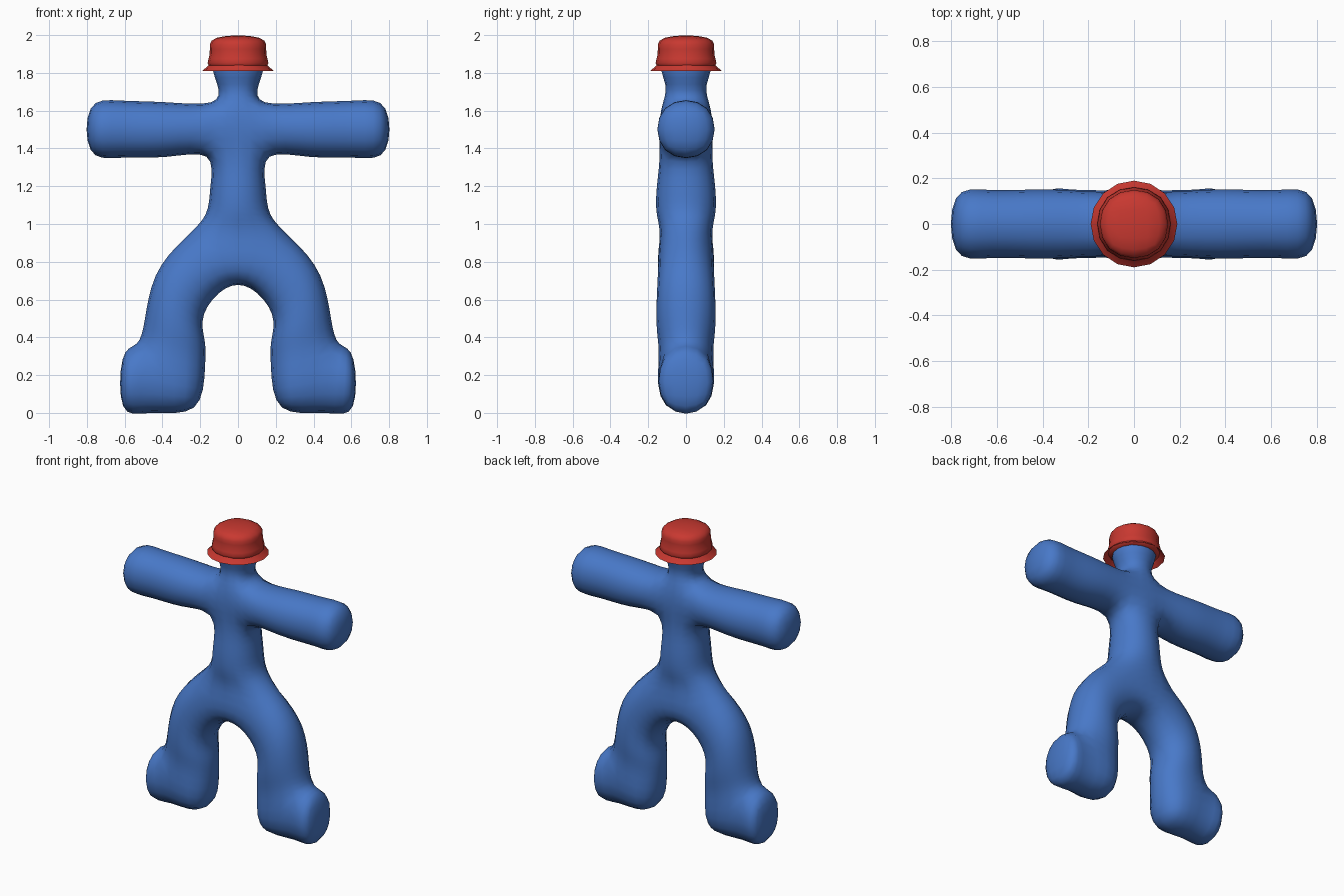
import bpy, bmesh, math
from mathutils import Vector

if "Cube" in bpy.data.objects:
    bpy.data.objects.remove(bpy.data.objects["Cube"])


def material(name, color):
    m = bpy.data.materials.new(name)
    m.diffuse_color = (*color, 1)
    m.use_nodes = True
    m.node_tree.nodes["Principled BSDF"].inputs["Base Color"].default_value = m.diffuse_color
    return m


blue = material("body blue", (0.065, 0.19, 0.58))
red = material("hat red", (0.58, 0.04, 0.03))


def finish(bm, name, mat, levels=0):
    bmesh.ops.recalc_face_normals(bm, faces=bm.faces)
    mesh = bpy.data.meshes.new(name)
    bm.to_mesh(mesh)
    bm.free()
    mesh.materials.append(mat)
    mesh.polygons.foreach_set("use_smooth", [True] * len(mesh.polygons))
    ob = bpy.data.objects.new(name, mesh)
    bpy.context.collection.objects.link(ob)
    if levels:
        mod = ob.modifiers.new("round", 'SUBSURF')
        mod.levels = mod.render_levels = levels
    return ob


def fit_cage(bm):
    """Push the cage out until its smoothed surface passes through the given points."""
    goal = {v: v.co.copy() for v in bm.verts}
    for _ in range(80):
        step = {}
        for v in bm.verts:
            n = len(v.link_edges)
            near = [e.other_vert(v) for e in v.link_edges]
            far = [w for f in v.link_faces for w in f.verts if w != v and w not in near]
            limit = v.co * n * n
            for w in near:
                limit = limit + 4 * w.co
            for w in far:
                limit = limit + w.co
            step[v] = goal[v] - limit / (n * (n + 5))
        for v, d in step.items():
            v.co += d


def slab_cage(points, centre, side):
    """Two mirrored quad layers, front and back, joined along their outline."""
    bm = bmesh.new()
    grid = {}
    for key, (x, z, y) in points.items():
        for s in (1, -1):
            for d in (1, -1):
                grid[key, s, d] = bm.verts.new((s * x, d * y, z))
    quads = [[(a, -1), (a, 1), (b, 1), (b, -1)] for a, b in zip(centre, centre[1:])]
    for q in side:
        quads += [[(k, s) for k in q] for s in (1, -1)]
    count = {}
    for q in quads:
        for d in (1, -1):
            bm.faces.new([grid[k, s, d] for k, s in q])
        for i in range(4):
            edge = frozenset((q[i], q[(i + 1) % 4]))
            count[edge] = count.get(edge, 0) + 1
    for edge, n in count.items():
        if n == 1:
            (a, s), (b, t) = sorted(edge)
            bm.faces.new([grid[a, s, 1], grid[b, t, 1], grid[b, t, -1], grid[a, s, -1]])
    fit_cage(bm)
    return bm


# Body: surface points as (x, z, half depth)
body = {
    "neck_top": (0.085, 1.86, 0.085), "neck": (0.08, 1.74, 0.08),
    "shoulder": (0.115, 1.615, 0.108), "armpit": (0.13, 1.39, 0.112),
    "waist": (0.106, 1.20, 0.112), "belly": (0.125, 1.05, 0.112),
    "hip": (0.215, 0.90, 0.112), "crotch": (0.09, 0.69, 0.112),
    "arm_a": (0.38, 1.605, 0.11), "arm_b": (0.38, 1.395, 0.11),
    "hand_a": (0.62, 1.612, 0.108), "hand_b": (0.62, 1.392, 0.108),
    "tip_a": (0.77, 1.59, 0.09), "tip_b": (0.77, 1.413, 0.09),
    "thigh_a": (0.40, 0.70, 0.112), "thigh_b": (0.215, 0.55, 0.112),
    "shin_a": (0.45, 0.48, 0.112), "shin_b": (0.22, 0.40, 0.112),
    "ankle_a": (0.495, 0.32, 0.112), "ankle_b": (0.22, 0.25, 0.11),
    "heel": (0.25, 0.05, 0.09), "sole": (0.46, 0.045, 0.1),
    "toe_a": (0.605, 0.26, 0.09), "toe_b": (0.60, 0.06, 0.09),
}
trunk = ["neck_top", "neck", "shoulder", "armpit", "waist", "belly", "hip", "crotch"]
limbs = [
    ("shoulder", "arm_a", "arm_b", "armpit"), ("arm_a", "hand_a", "hand_b", "arm_b"),
    ("hand_a", "tip_a", "tip_b", "hand_b"), ("hip", "thigh_a", "thigh_b", "crotch"),
    ("thigh_a", "shin_a", "shin_b", "thigh_b"), ("shin_a", "ankle_a", "ankle_b", "shin_b"),
    ("ankle_a", "sole", "heel", "ankle_b"), ("ankle_a", "toe_a", "toe_b", "sole"),
]
finish(slab_cage(body, trunk, limbs), "body", blue, 2)

# Hat crown: rounded box
crown = {"top": (0.09, 1.98, 0.09), "middle": (0.109, 1.90, 0.109), "bottom": (0.1, 1.825, 0.1)}
finish(slab_cage(crown, list(crown), []), "hat_crown", red, 2)

# Hat brim: thin flared ring
bm = bmesh.new()
SIDES = 16
rings = []
for r, z in ((0.142, 1.868), (0.158, 1.838), (0.19, 1.81)):
    rings.append([bm.verts.new((r * math.cos(2 * math.pi * i / SIDES),
                                r * math.sin(2 * math.pi * i / SIDES), z)) for i in range(SIDES)])
for a, b in zip(rings, rings[1:]):
    for i in range(SIDES):
        j = (i + 1) % SIDES
        bm.faces.new([a[i], b[i], b[j], a[j]])
finish(bm, "hat_brim", red)
